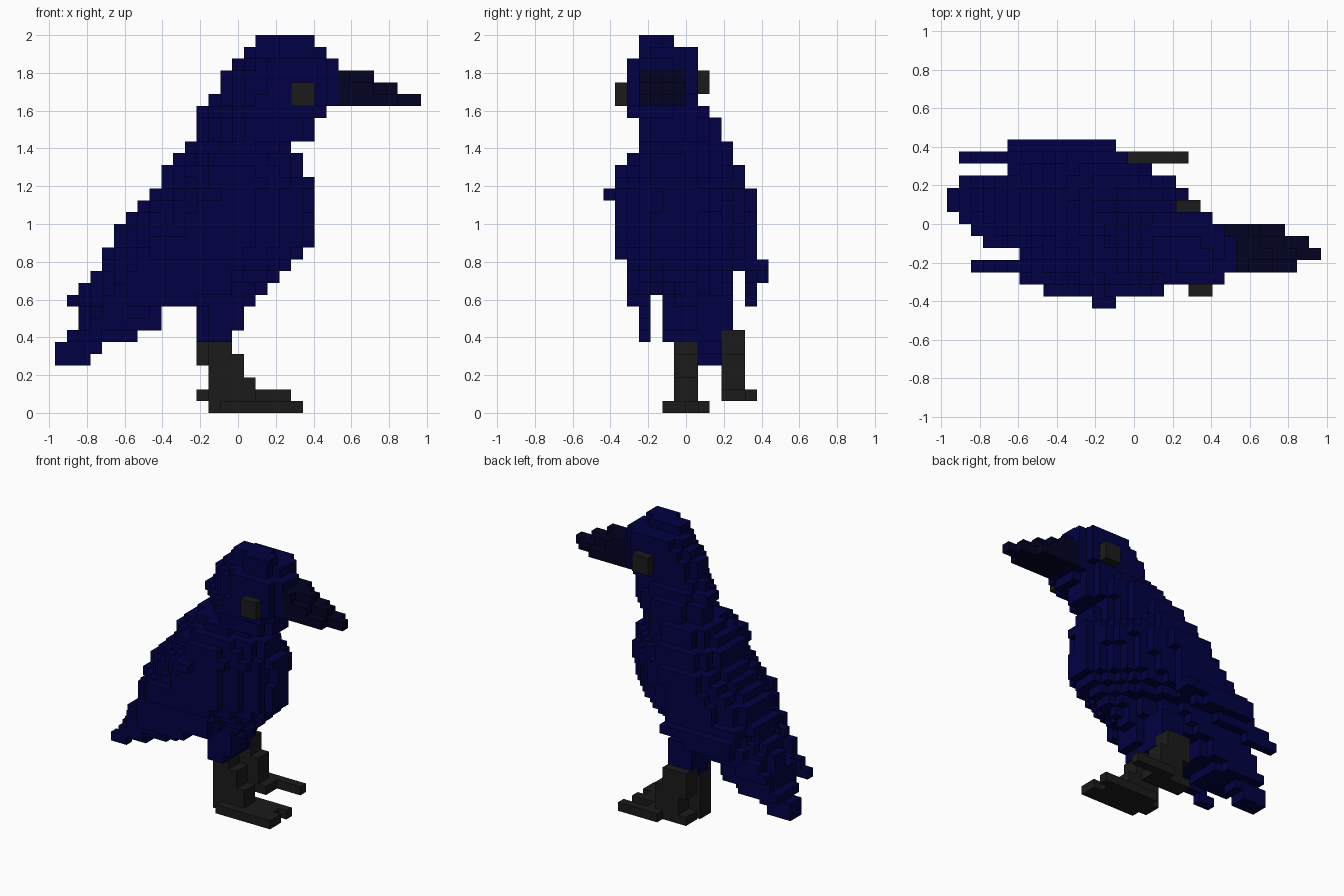
import bpy
import bmesh

if "Cube" in bpy.data.objects:
    bpy.data.objects.remove(bpy.data.objects["Cube"], do_unlink=True)

S = 0.0625                         # size of one block
OX, OY = -0.96875, -0.4375         # corner of the block grid


def material(name, rgb):
    m = bpy.data.materials.new(name)
    m.use_nodes = True
    col = (*rgb, 1.0)
    m.diffuse_color = col
    bsdf = m.node_tree.nodes["Principled BSDF"]
    bsdf.inputs["Base Color"].default_value = col
    bsdf.inputs["Roughness"].default_value = 0.9
    return m


BLUE = material("dark blue feathers", (0.0003, 0.0003, 0.0560))
BEAK = material("blue black beak", (0.0005, 0.0008, 0.0160))
GREY = material("charcoal", (0.0108, 0.0108, 0.0108))


def box(i0, i1, j0, j1, k0, k1):
    """Block cells in a box, upper limits excluded."""
    return {(i, j, k) for i in range(i0, i1) for j in range(j0, j1) for k in range(k0, k1)}


def layer(k, i0, i1, j0, j1, widest, front, back):
    """One horizontal slice: a rounded outline; front and back are (power, sideways lean)."""
    ci, cj = i0 + widest * (i1 - i0), (j0 + j1) / 2
    out = set()
    for i, j, _ in box(i0, i1, j0, j1, k, k + 1):
        u = i + 0.5 - ci
        length, (power, lean) = (i1 - ci, front) if u > 0 else (ci - i0, back)
        v = j + 0.5 - cj - lean * u
        if abs(u / length) ** power + abs(2 * v / (j1 - j0)) ** power <= 1:
            out.add((i, j, k))
    return out


# the six faces of a block: neighbour direction and corners
SIDES = [((1, 0, 0), [(1, 0, 0), (1, 1, 0), (1, 1, 1), (1, 0, 1)]),
         ((-1, 0, 0), [(0, 0, 0), (0, 0, 1), (0, 1, 1), (0, 1, 0)]),
         ((0, 1, 0), [(0, 1, 0), (0, 1, 1), (1, 1, 1), (1, 1, 0)]),
         ((0, -1, 0), [(0, 0, 0), (1, 0, 0), (1, 0, 1), (0, 0, 1)]),
         ((0, 0, 1), [(0, 0, 1), (1, 0, 1), (1, 1, 1), (0, 1, 1)]),
         ((0, 0, -1), [(0, 0, 0), (0, 1, 0), (1, 1, 0), (1, 0, 0)])]


def build(name, cells, mat, neighbours):
    """Skin the outside of a set of blocks, leaving out faces hidden by neighbours."""
    bm = bmesh.new()
    verts = {}
    for c in sorted(cells):
        for d, corners in SIDES:
            if tuple(a + b for a, b in zip(c, d)) in neighbours:
                continue
            ring = []
            for q in corners:
                p = tuple(a + b for a, b in zip(c, q))
                if p not in verts:
                    verts[p] = bm.verts.new((OX + p[0] * S, OY + p[1] * S, p[2] * S))
                ring.append(verts[p])
            bm.faces.new(ring)
    me = bpy.data.meshes.new(name)
    bm.to_mesh(me)
    bm.free()
    me.materials.append(mat)
    bpy.context.collection.objects.link(bpy.data.objects.new(name, me))


# tail: square-ended slices
tail = set()
for k, i0, i1, j0, j1 in [(4, 0, 3, 8, 10), (5, 0, 4, 8, 10), (6, 1, 7, 6, 11),
                          (7, 2, 9, 5, 11), (8, 2, 9, 5, 11)]:
    tail |= layer(k, i0, i1, j0, j1, 0.5, (5, -0.15), (4, -0.15))

# body slices from the belly up to the shoulders, tapering to the breast
body = set()
for k, i0, i1, j0, j1 in [
        (9, 2, 17, 5, 11), (10, 2, 18, 4, 11), (11, 3, 19, 3, 11), (12, 4, 20, 2, 12),
        (13, 4, 21, 1, 13), (14, 5, 22, 1, 13), (15, 5, 22, 1, 13), (16, 6, 22, 1, 13),
        (17, 7, 22, 1, 13), (18, 8, 22, 1, 13), (19, 9, 22, 1, 12), (20, 9, 21, 1, 12),
        (21, 10, 21, 2, 11), (22, 11, 20, 3, 11)]:
    body |= layer(k, i0, i1, j0, j1, 0.42, (1.6, -0.14), (1.9, -0.22))
body |= box(12, 14, 0, 2, 18, 19)      # shoulder bump

# neck and head slices: full at the face, narrow at the nape
head = set()
for k, i0, i1, j0, j1 in [
        (23, 12, 22, 3, 10), (24, 12, 22, 3, 10), (25, 12, 23, 2, 9), (26, 13, 24, 2, 8),
        (27, 14, 24, 2, 8), (28, 14, 24, 2, 8), (29, 15, 24, 2, 8), (30, 16, 23, 3, 8),
        (31, 17, 22, 3, 6)]:
    face = (2.3, -0.08) if k > 25 else (1.8, -0.2)
    head |= layer(k, i0, i1, j0, j1, 0.5, face, (1.5, -0.28))

# wings: thin slabs reaching back past the body
right_wing = (box(2, 4, 3, 4, 6, 7) | box(3, 6, 3, 4, 7, 8) | box(4, 8, 3, 4, 8, 9)
              | box(4, 8, 3, 4, 9, 10) | box(6, 12, 2, 4, 9, 10) | box(5, 14, 3, 4, 10, 11)
              | box(6, 15, 2, 3, 10, 12) | box(7, 16, 2, 3, 12, 14)
              | box(8, 15, 1, 2, 13, 15))
left_wing = (box(1, 5, 12, 13, 9, 10) | box(2, 9, 12, 13, 10, 11) | box(4, 12, 12, 13, 11, 12)
             | box(5, 11, 13, 14, 11, 12) | box(5, 14, 12, 14, 12, 13)
             | box(5, 14, 12, 13, 13, 14))

# thighs
right_thigh = box(13, 16, 5, 8, 7, 10) | box(13, 15, 5, 8, 6, 7)
left_thigh = box(12, 15, 8, 11, 7, 10) | box(12, 15, 8, 10, 6, 7)

# beak: each lane of blocks gets shorter toward the top
beak = set()
for k, ends in [(26, (29, 31, 30, 28)), (27, (27, 29, 28, 26)), (28, (25, 27, 26, 25))]:
    for j, end in enumerate(ends, 3):
        beak |= box(22, end, j, j + 1, k, k + 1)

# legs and feet
right_leg = box(13, 15, 6, 8, 4, 6) | box(13, 16, 6, 8, 2, 5) | box(13, 17, 6, 8, 1, 3)
right_foot = (box(14, 20, 5, 9, 0, 1) | box(13, 14, 6, 8, 0, 1)
              | box(20, 21, 5, 7, 0, 1) | box(20, 21, 8, 9, 0, 1))
left_leg = box(12, 15, 10, 12, 4, 7) | box(13, 16, 10, 12, 2, 5)
left_foot = box(12, 17, 10, 12, 1, 2) | box(15, 20, 12, 13, 1, 2)

PARTS = {
    "body": (body, BLUE), "tail": (tail, BLUE), "head": (head, BLUE),
    "right_wing": (right_wing, BLUE), "left_wing": (left_wing, BLUE),
    "right_thigh": (right_thigh, BLUE), "left_thigh": (left_thigh, BLUE),
    "beak": (beak, BEAK),
    "right_eye": (box(20, 22, 1, 2, 26, 28), GREY),
    "left_eye": (box(19, 21, 8, 9, 27, 29), GREY),
    "right_leg": (right_leg, GREY), "left_leg": (left_leg, GREY),
    "right_foot": (right_foot, GREY), "left_foot": (left_foot, GREY),
}

# a block shared by two parts belongs to the earlier one
everything = set().union(*(cells for cells, _ in PARTS.values()))
taken = set()
for name, (cells, mat) in PARTS.items():
    build(name, cells - taken, mat, everything)
    taken |= cells
